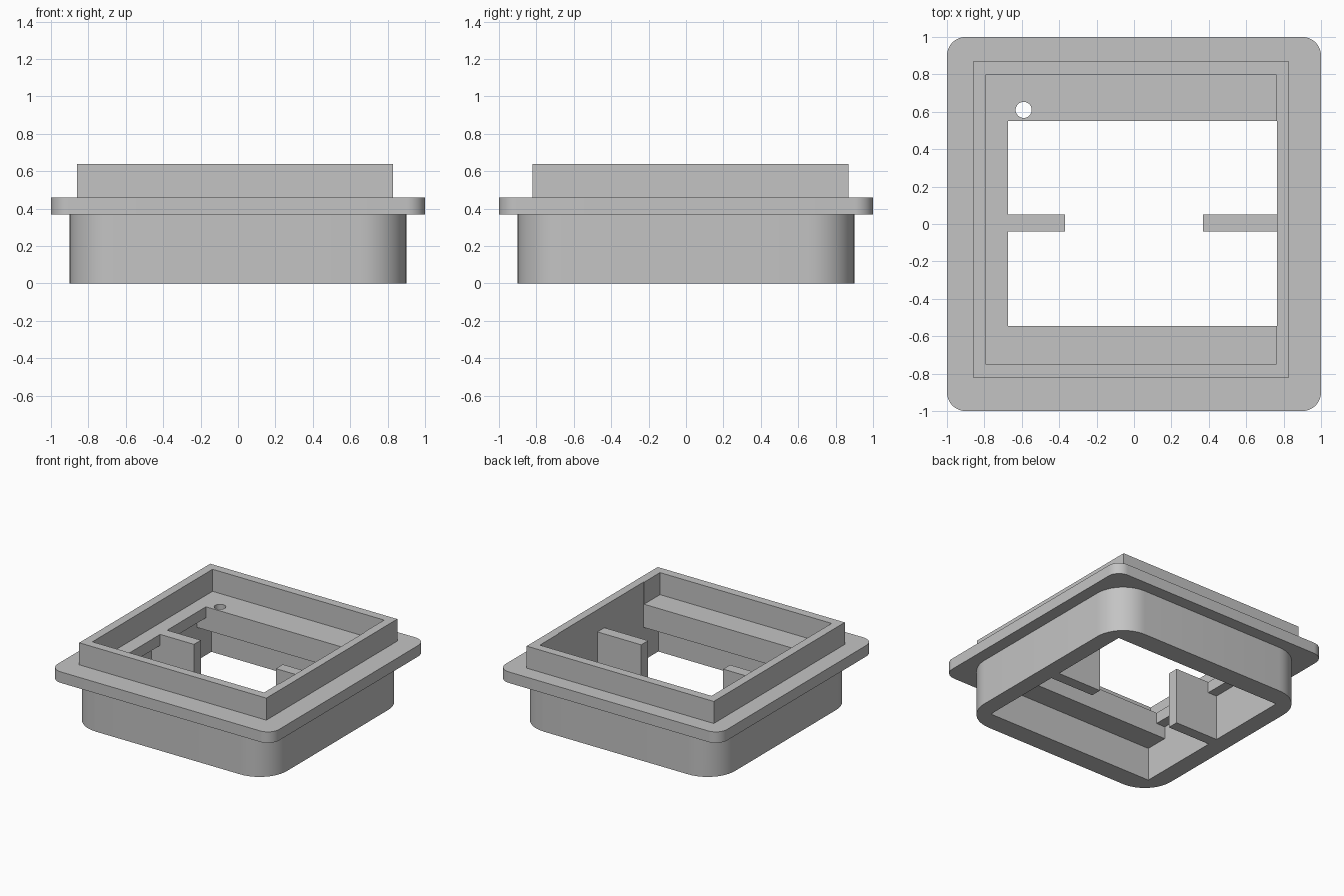
import bpy
import bmesh
from math import cos, sin, pi, radians

if "Cube" in bpy.data.objects:
    bpy.data.objects.remove(bpy.data.objects["Cube"], do_unlink=True)

grey = bpy.data.materials.new("plain grey")
grey.use_nodes = True
grey.diffuse_color = (0.55, 0.55, 0.55, 1)
grey.node_tree.nodes["Principled BSDF"].inputs["Base Color"].default_value = grey.diffuse_color


def rect(x0, x1, y0, y1, r=0, steps=12):
    """Rectangle outline, with rounded corners when r is set."""
    if not r:
        return [(x0, y0), (x1, y0), (x1, y1), (x0, y1)]
    centres = [(x1 - r, y1 - r), (x0 + r, y1 - r), (x0 + r, y0 + r), (x1 - r, y0 + r)]
    return [(cx + r * cos((q + i / steps) * pi / 2), cy + r * sin((q + i / steps) * pi / 2))
            for q, (cx, cy) in enumerate(centres) for i in range(steps + 1)]


def circle(cx, cy, r, n=32):
    return [(cx + r * cos(2 * pi * i / n), cy + r * sin(2 * pi * i / n)) for i in range(n)]


def prism(name, outline, z0, z1):
    """Upright solid made from a flat outline."""
    bm = bmesh.new()
    face = bm.faces.new([bm.verts.new((x, y, z0)) for x, y in outline])
    top = bmesh.ops.extrude_face_region(bm, geom=[face])["geom"]
    bmesh.ops.translate(bm, vec=(0, 0, z1 - z0),
                        verts=[v for v in top if isinstance(v, bmesh.types.BMVert)])
    bmesh.ops.recalc_face_normals(bm, faces=bm.faces)
    mesh = bpy.data.meshes.new(name)
    bm.to_mesh(mesh)
    bm.free()
    mesh.materials.append(grey)
    obj = bpy.data.objects.new(name, mesh)
    bpy.context.collection.objects.link(obj)
    return obj


def combine(target, tool, operation):
    """Join or cut with a tool solid, then discard the tool."""
    tool.hide_render = True
    mod = target.modifiers.new(tool.name, "BOOLEAN")
    mod.operation = operation
    mod.solver = "EXACT"
    mod.object = tool
    bpy.context.view_layer.objects.active = target
    bpy.ops.object.modifier_apply(modifier=mod.name)
    bpy.data.objects.remove(tool, do_unlink=True)


FLANGE_BOTTOM, FLANGE_TOP, RIM_TOP = 0.37, 0.46, 0.64
SHELF_BOTTOM = 0.27
WALL_LEFT, WALL_RIGHT = -0.755, 0.765

# Rounded skirt, flange and raised square rim
housing = prism("housing", rect(-0.9, 0.9, -0.9, 0.9, 0.25), 0, 0.42)
combine(housing, prism("flange", rect(-1, 1, -1, 1, 0.1), FLANGE_BOTTOM, FLANGE_TOP), "UNION")
combine(housing, prism("rim", rect(-0.86, 0.83, -0.82, 0.87), 0.42, RIM_TOP), "UNION")

# Recess inside the rim, pocket below, window through the middle, pin hole
cutters = [
    prism("rim_recess", rect(-0.79, 0.76, -0.75, 0.80), FLANGE_TOP, 0.8),
    prism("lower_pocket", rect(WALL_LEFT, WALL_RIGHT, -0.735, 0.735), -0.1, SHELF_BOTTOM),
    prism("side_pocket", rect(WALL_LEFT, WALL_RIGHT, -0.545, 0.55), -0.1, FLANGE_BOTTOM),
    prism("window", rect(-0.675, WALL_RIGHT, -0.545, 0.55), -0.1, 0.8),
    prism("pin_hole", circle(-0.59, 0.61, 0.043), 0.1, 0.8),
]
for cutter in cutters:
    combine(housing, cutter, "DIFFERENCE")

# Pair of upright tabs reaching into the window
for name, x0, x1 in (("left_tab", 0.37, 0.79), ("right_tab", -0.79, -0.37)):
    combine(housing, prism(name, rect(x0, x1, -0.04, 0.05), 0, FLANGE_TOP), "UNION")

# Tidy the joined surface and smooth only the rounded corners
bm = bmesh.new()
bm.from_mesh(housing.data)
bmesh.ops.remove_doubles(bm, verts=bm.verts, dist=0.0001)
bmesh.ops.dissolve_limit(bm, angle_limit=radians(0.5), verts=bm.verts, edges=bm.edges)
bm.to_mesh(housing.data)
bm.free()
bpy.ops.object.select_all(action="DESELECT")
housing.select_set(True)
bpy.context.view_layer.objects.active = housing
bpy.ops.object.shade_smooth_by_angle(angle=radians(30))
